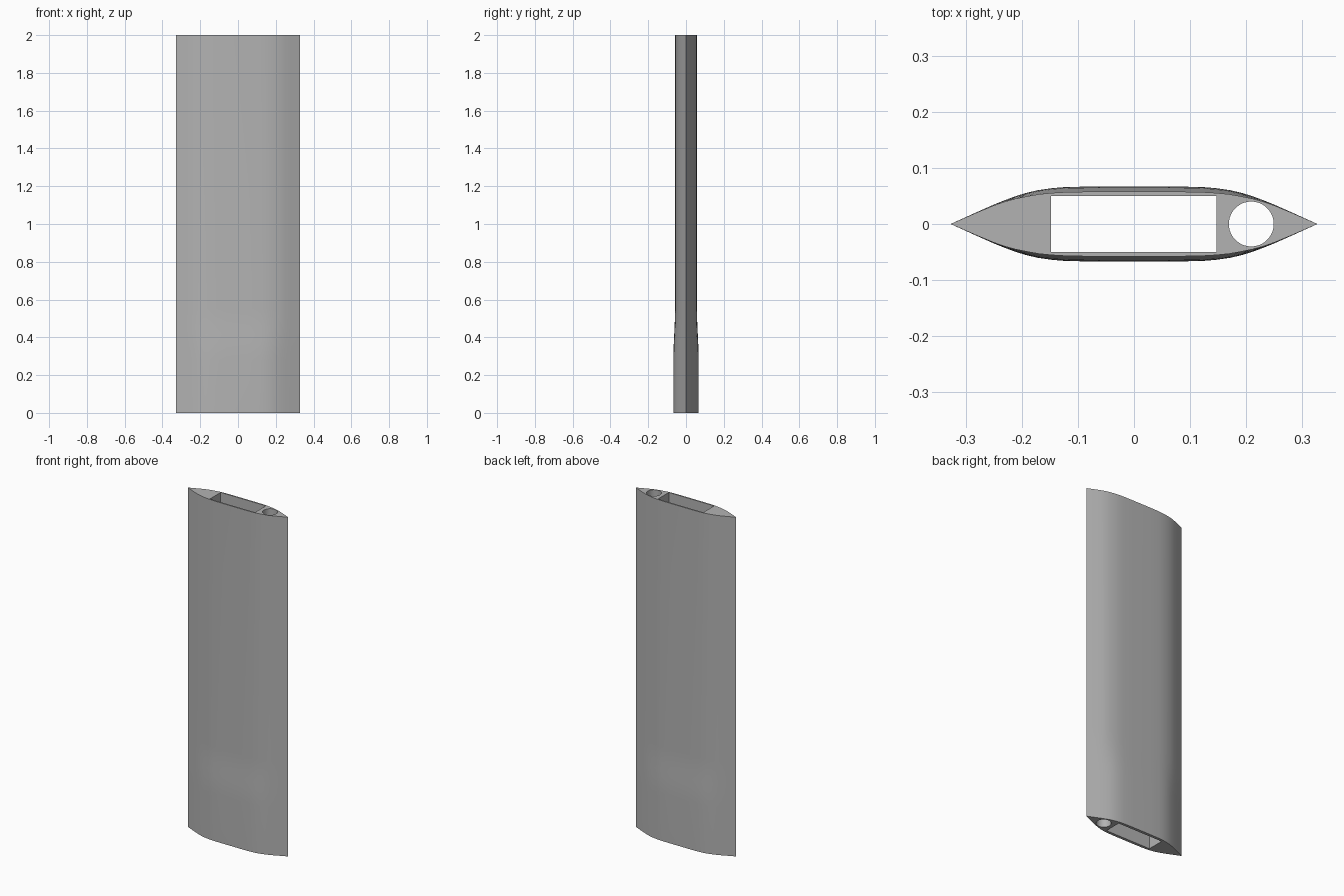
import bpy, bmesh, math

cube = bpy.data.objects.get("Cube")
if cube:
    bpy.data.objects.remove(cube, do_unlink=True)

grey = bpy.data.materials.new("plain_grey")
grey.use_nodes = True
colour = (0.45, 0.45, 0.45, 1)
grey.diffuse_color = colour
grey.node_tree.nodes["Principled BSDF"].inputs["Base Color"].default_value = colour

HEIGHT = 2.0
TIP = 0.327

# Half outline from the flat middle to the tip: x, thickness low down, thickness high up
HALF = [(0.06, 0.067, 0.058), (0.12, 0.066, 0.057), (0.145, 0.064, 0.0555),
        (0.17, 0.0605, 0.053), (0.19, 0.056, 0.0495), (0.21, 0.050, 0.0455),
        (0.23, 0.0425, 0.040), (0.25, 0.0345, 0.033), (0.28, 0.0212, 0.0205)]


def fin_outline(blend):
    """Closed pointed outline; blend 0 is the thick foot, 1 the slim blade."""
    half = [(x, low + (high - low) * blend) for x, low, high in HALF]
    front = [(-x, -y) for x, y in reversed(half)] + [(x, -y) for x, y in half]
    back = [(-x, -y) for x, y in front]
    return [(-TIP, 0)] + front + [(TIP, 0)] + back


def loft(bm, sections):
    """Skin a stack of (z, outline) sections; return the end rings."""
    rings = [[bm.verts.new((x, y, z)) for x, y in pts] for z, pts in sections]
    for a, b in zip(rings, rings[1:]):
        for i in range(len(a)):
            j = (i + 1) % len(a)
            bm.faces.new((a[i], a[j], b[j], b[i]))
    return rings[0], rings[-1]


bm = bmesh.new()

# Outer skin, easing from foot to blade
steps = 6
levels = [(0, 0)]
for i in range(steps + 1):
    t = i / steps
    levels.append((0.28 + 0.27 * t, t * t * (3 - 2 * t)))
levels.append((HEIGHT, 1))
ends = [loft(bm, [(z, fin_outline(b)) for z, b in levels])]

# Rectangular channel and round channel, open at both ends
slot = [(-0.148, -0.05), (0.147, -0.05), (0.147, 0.05), (-0.148, 0.05)]
bore = [(0.209 + 0.04 * math.cos(a), 0.04 * math.sin(a))
        for a in (math.tau * i / 48 for i in range(48))]
for hole in (slot, bore):
    ends.append(loft(bm, [(0, hole), (HEIGHT, hole)]))

# End caps around the channels
for side in (0, 1):
    edges = []
    for pair in ends:
        ring = pair[side]
        edges += [bm.edges.get((ring[i - 1], ring[i])) for i in range(len(ring))]
    bmesh.ops.triangle_fill(bm, edges=edges, use_beauty=True,
                            normal=(0, 0, 1 if side else -1))

bmesh.ops.recalc_face_normals(bm, faces=bm.faces)
mesh = bpy.data.meshes.new("hollow_fin")
bm.to_mesh(mesh)
bm.free()
mesh.materials.append(grey)
fin = bpy.data.objects.new("hollow_fin", mesh)
bpy.context.collection.objects.link(fin)

bpy.context.view_layer.objects.active = fin
fin.select_set(True)
bpy.ops.object.shade_smooth_by_angle(angle=math.radians(30))
